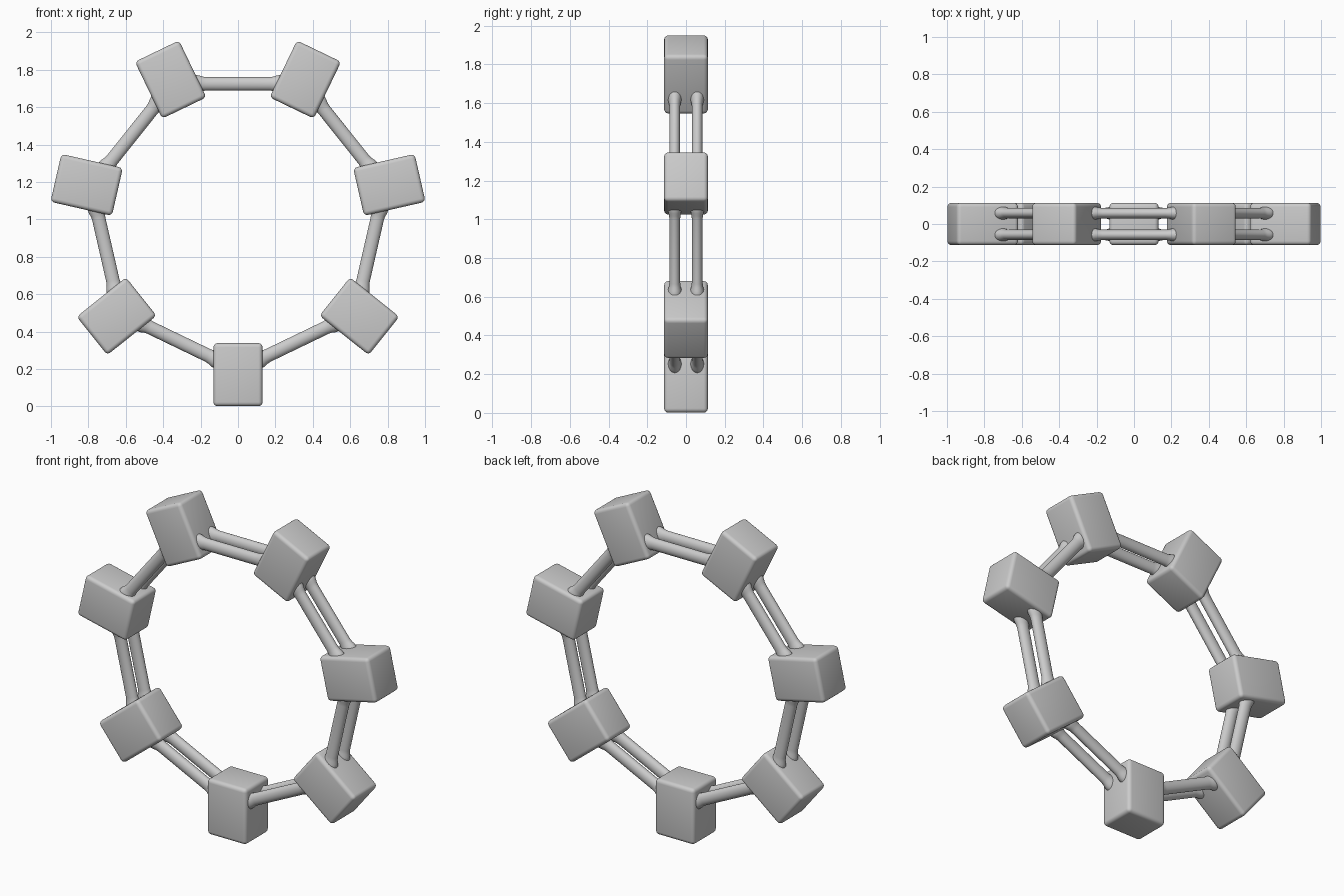
import bpy, bmesh, math
from mathutils import Matrix

cube = bpy.data.objects.get("Cube")
if cube:
    bpy.data.objects.remove(cube, do_unlink=True)

COUNT = 7
STEP = 2 * math.pi / COUNT
CENTRE = Matrix.Translation((0, 0, 1.0))
BLOCK_RADIUS = 0.83
ROD_RADIUS = 0.725   # distance of each rod's middle from the ring centre

grey = bpy.data.materials.new("light_grey")
grey.use_nodes = True
grey.diffuse_color = (0.6, 0.6, 0.6, 1)
grey.node_tree.nodes["Principled BSDF"].inputs["Base Color"].default_value = (0.6, 0.6, 0.6, 1)


def finish(bm, name, matrix):
    """Turn a bmesh into a smooth, coloured object placed on the ring."""
    bmesh.ops.recalc_face_normals(bm, faces=bm.faces)
    for face in bm.faces:
        face.smooth = True
    mesh = bpy.data.meshes.new(name)
    bm.to_mesh(mesh)
    bm.free()
    mesh.materials.append(grey)
    obj = bpy.data.objects.new(name, mesh)
    obj.matrix_world = matrix
    bpy.context.collection.objects.link(obj)
    return obj


def add_block(name, matrix):
    bm = bmesh.new()
    bmesh.ops.create_cube(bm, size=1)
    bmesh.ops.scale(bm, vec=(0.262, 0.226, 0.337), verts=bm.verts)
    obj = finish(bm, name, matrix)
    bevel = obj.modifiers.new("rounded_edges", 'BEVEL')
    bevel.width = 0.022
    bevel.segments = 4


def add_rod(name, matrix):
    """Oval rod along x that flares where it meets the blocks."""
    half = [(0.29, 1.3), (0.222, 1.3), (0.205, 1.22), (0.19, 1.07), (0.17, 1.0)]
    stations = [(-x, s) for x, s in half] + [(x, s) for x, s in reversed(half)]
    sides = 24
    bm = bmesh.new()
    rings = []
    for x, s in stations:
        angles = [2 * math.pi * i / sides for i in range(sides)]
        rings.append([bm.verts.new((x, 0.028 * s * math.cos(a), 0.036 * s * math.sin(a)))
                      for a in angles])
    for a, b in zip(rings, rings[1:]):
        for i in range(sides):
            j = (i + 1) % sides
            bm.faces.new((a[i], a[j], b[j], b[i]))
    bm.faces.new(rings[0])
    bm.faces.new(rings[-1])
    finish(bm, name, matrix)


# Seven blocks around the ring, starting at the bottom, with twin rods between
for k in range(COUNT):
    turn = CENTRE @ Matrix.Rotation(k * STEP, 4, 'Y')
    add_block(f"block_{k + 1}", turn @ Matrix.Translation((0, 0, -BLOCK_RADIUS)))
    turn = CENTRE @ Matrix.Rotation((k + 0.5) * STEP, 4, 'Y')
    for side, y in (("front", -0.058), ("back", 0.058)):
        add_rod(f"{side}_rod_{k + 1}", turn @ Matrix.Translation((0, y, -ROD_RADIUS)))
